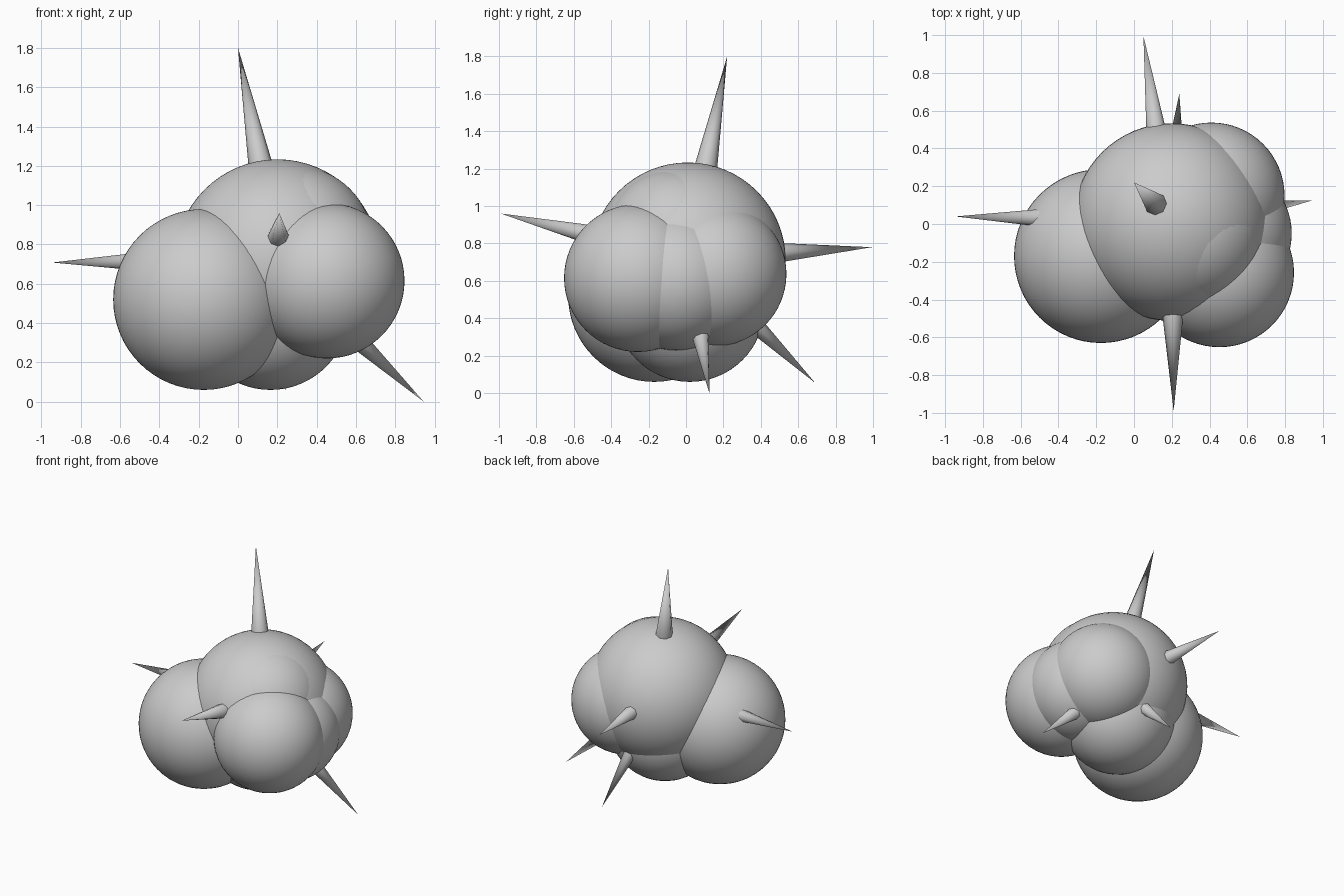
import bpy, math
from mathutils import Vector

if "Cube" in bpy.data.objects:
    bpy.data.objects.remove(bpy.data.objects["Cube"])


def finish(name, angle):
    ob = bpy.context.object
    ob.name = name
    bpy.ops.object.shade_smooth_by_angle(angle=math.radians(angle))
    return ob


def puff(name, centre, radius):
    bpy.ops.mesh.primitive_uv_sphere_add(segments=64, ring_count=32,
                                         radius=radius, location=centre)
    return finish(name, 60)


def spike(name, base, tip, radius=0.062):
    base, tip = Vector(base), Vector(tip)
    axis = tip - base
    bpy.ops.mesh.primitive_cone_add(vertices=8, radius1=radius, radius2=0,
                                    depth=axis.length,
                                    location=(base + tip) / 2,
                                    rotation=axis.to_track_quat('Z', 'Y').to_euler())
    return finish(name, 60)


# Overlapping round lobes of the cluster
for name, centre, radius in [
    ("main_lobe", (0.20, 0.01, 0.71), 0.523),
    ("front_left_lobe", (-0.175, -0.17, 0.52), 0.46),
    ("front_right_lobe", (0.452, -0.257, 0.615), 0.395),
    ("back_right_lobe", (0.41, 0.15, 0.637), 0.387),
    ("right_lobe", (0.463, -0.05, 0.60), 0.372),
    ("bottom_lobe", (0.165, 0.02, 0.46), 0.40),
    ("upper_lobe", (0.287, -0.05, 0.80), 0.40),
]:
    puff(name, centre, radius)

# Eight-sided spikes, bases sunk into the lobes
for name, base, tip in [
    ("top_spike", (0.115, 0.105, 1.20), (0.0, 0.22, 1.80)),
    ("left_spike", (-0.345, 0.03, 0.715), (-0.945, 0.04, 0.708)),
    ("right_spike", (0.505, 0.06, 0.41), (0.945, 0.125, 0.0)),
    ("back_spike", (0.13, 0.40, 0.745), (0.05, 0.995, 0.78)),
    ("front_spike", (0.205, -0.42, 0.825), (0.21, -0.99, 0.96)),
    ("lower_back_spike", (0.21, 0.26, 0.47), (0.24, 0.69, 0.055)),
]:
    spike(name, base, tip)
